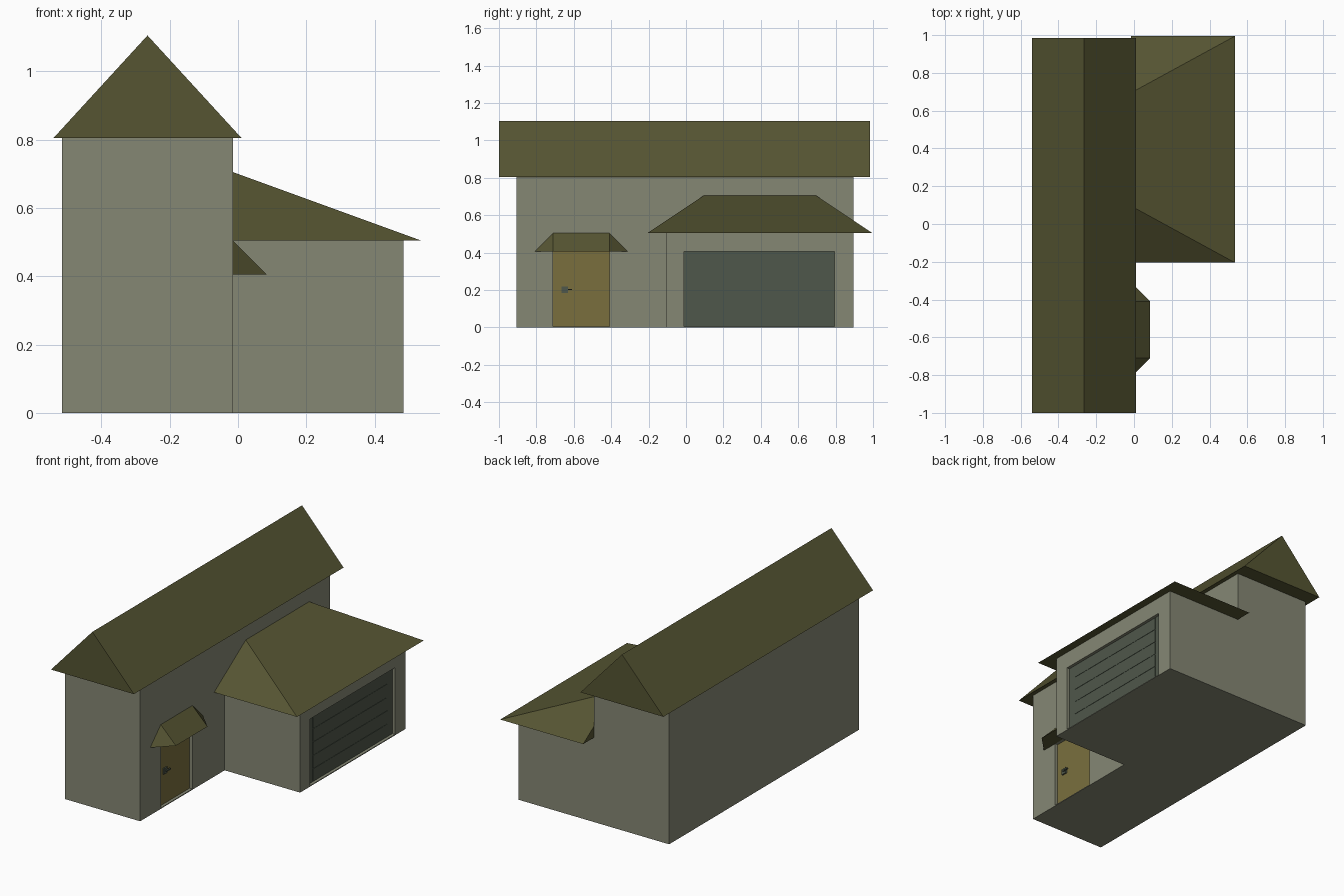
import bpy, bmesh

if "Cube" in bpy.data.objects:
    bpy.data.objects.remove(bpy.data.objects["Cube"])


def material(name, rgb):
    m = bpy.data.materials.new(name)
    m.diffuse_color = (*rgb, 1)
    m.use_nodes = True
    m.node_tree.nodes["Principled BSDF"].inputs["Base Color"].default_value = m.diffuse_color
    return m


WALL = material("grey_plaster", (0.235, 0.243, 0.175))
ROOF = material("olive_roof", (0.092, 0.090, 0.032))
WOOD = material("brown_door", (0.195, 0.159, 0.048))
STEEL = material("dark_green_grey", (0.078, 0.096, 0.069))


def hull(name, points, mat):
    """Convex solid around a few corner points."""
    bm = bmesh.new()
    for p in points:
        bm.verts.new(p)
    bmesh.ops.convex_hull(bm, input=bm.verts)
    bmesh.ops.dissolve_limit(bm, angle_limit=0.001, verts=bm.verts, edges=bm.edges)
    bmesh.ops.recalc_face_normals(bm, faces=bm.faces)
    me = bpy.data.meshes.new(name)
    bm.to_mesh(me)
    bm.free()
    me.materials.append(mat)
    ob = bpy.data.objects.new(name, me)
    bpy.context.collection.objects.link(ob)
    return ob


def box(name, xs, ys, zs, mat):
    return hull(name, [(x, y, z) for x in xs for y in ys for z in zs], mat)


def boolean(target, other, operation):
    mod = target.modifiers.new(operation.lower(), 'BOOLEAN')
    mod.operation = operation
    mod.solver = 'EXACT'
    mod.object = other
    bpy.context.view_layer.objects.active = target
    bpy.ops.object.modifier_apply(modifier=mod.name)
    bpy.data.objects.remove(other)


X0 = -0.015          # main front wall plane
X1 = 0.485           # garage front wall plane
DEPTH = 0.02         # door recess

# Walls: tall main block joined to the garage, with two door recesses
walls = box("walls", (-0.515, X0), (-0.905, 0.895), (0, 0.805), WALL)
boolean(walls, box("garage_block", (-0.3, X1), (-0.105, 0.895), (0, 0.505), WALL), 'UNION')
for x, ys in ((X0, (-0.71, -0.41)), (X1, (-0.01, 0.795))):
    boolean(walls, box("cutter", (x - DEPTH, x + 0.1), ys, (0.005, 0.405), WALL), 'DIFFERENCE')

# Main gable roof
hull("main_roof", [(x, y, z) for y in (-1.0, 0.985)
                   for x, z in ((-0.54, 0.805), (0.01, 0.805), (-0.265, 1.105))], ROOF)

# Garage hipped lean-to roof
hull("garage_roof", [(X0, -0.205, 0.505), (X0, 0.995, 0.505), (0.535, -0.205, 0.505),
                     (0.535, 0.995, 0.505), (X0, 0.095, 0.705), (X0, 0.695, 0.705)], ROOF)

# Small canopy above the front door
hull("door_canopy", [(X0, -0.81, 0.405), (X0, -0.31, 0.405), (0.085, -0.71, 0.405),
                     (0.085, -0.41, 0.405), (X0, -0.71, 0.505), (X0, -0.41, 0.505)], ROOF)

# Front door with handle
d = X0 - DEPTH
box("front_door", (d, d + 0.002), (-0.71, -0.41), (0.005, 0.405), WOOD)
box("handle_plate", (d, d + 0.01), (-0.665, -0.63), (0.185, 0.22), STEEL)
box("handle_lever", (d + 0.01, d + 0.018), (-0.65, -0.61), (0.199, 0.206), STEEL)

# Garage door with shallow raised panels
g = X1 - DEPTH
box("garage_door", (g, g + 0.002), (-0.01, 0.795), (0.005, 0.405), STEEL)
for i in range(5):
    z = 0.008 + i * 0.08
    box("garage_door_panel", (g + 0.002, g + 0.004), (0.04, 0.745), (z, z + 0.074), STEEL)
